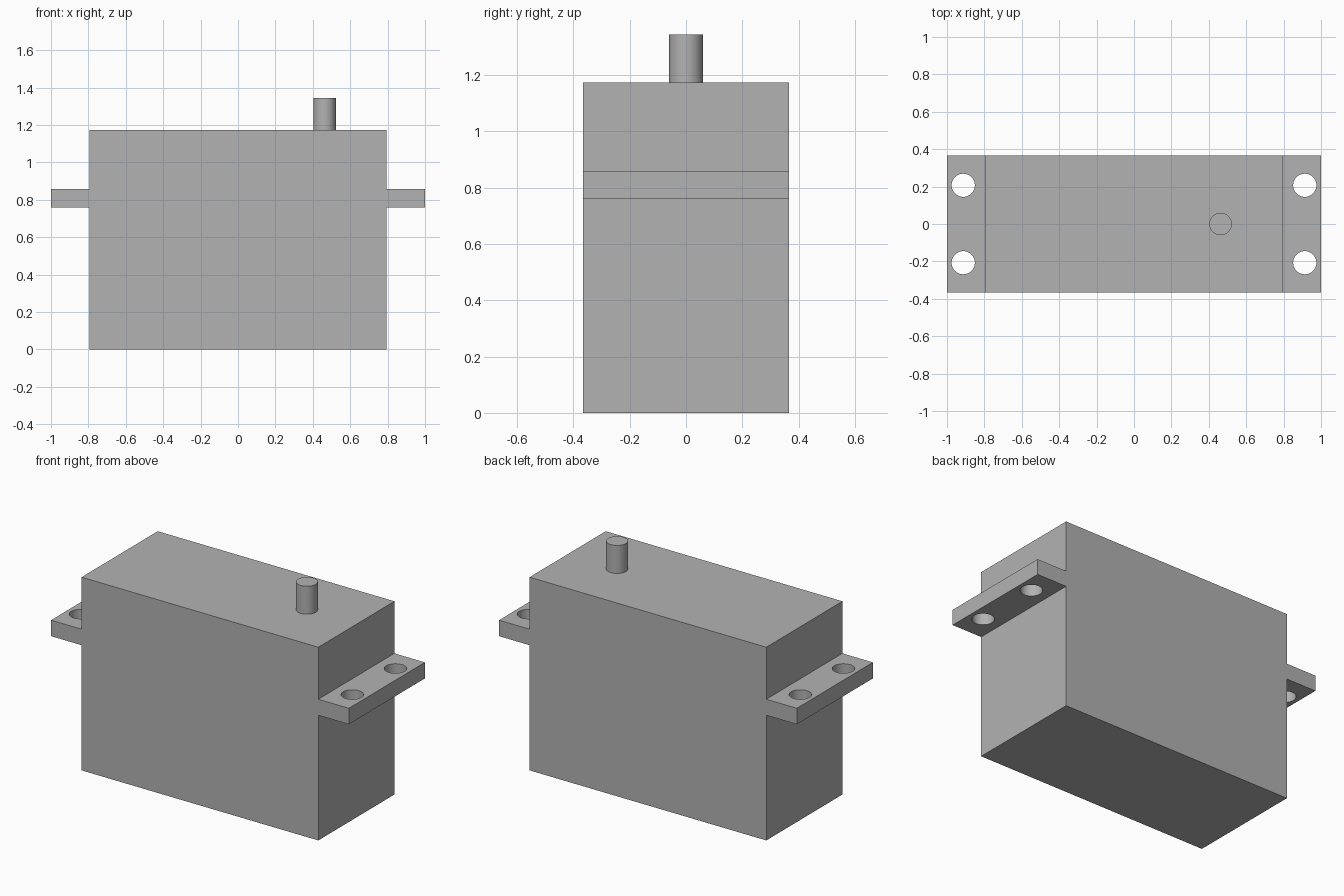
import bpy

if "Cube" in bpy.data.objects:
    bpy.data.objects.remove(bpy.data.objects["Cube"], do_unlink=True)

grey = bpy.data.materials.new("mid grey")
grey.use_nodes = True
COLOR = (0.448, 0.448, 0.448, 1)
grey.diffuse_color = COLOR
grey.node_tree.nodes["Principled BSDF"].inputs["Base Color"].default_value = COLOR

BODY_X, DEPTH, BODY_TOP = 0.795, 0.73, 1.173
TAB_LOW, TAB_HIGH = 0.76, 0.857


def finish(name):
    obj = bpy.context.object
    obj.name = name
    obj.data.materials.append(grey)
    return obj


def box(name, x0, x1, z0, z1):
    bpy.ops.mesh.primitive_cube_add(size=1, location=((x0 + x1) / 2, 0, (z0 + z1) / 2))
    obj = finish(name)
    obj.scale = (x1 - x0, DEPTH, z1 - z0)
    bpy.ops.object.transform_apply(location=False, rotation=False, scale=True)
    return obj


def cylinder(name, x, y, z0, z1, radius):
    bpy.ops.mesh.primitive_cylinder_add(vertices=48, radius=radius, depth=z1 - z0,
                                        location=(x, y, (z0 + z1) / 2))
    obj = finish(name)
    bpy.ops.object.shade_smooth_by_angle()
    return obj


# Main housing and output shaft
box("housing", -BODY_X, BODY_X, 0, BODY_TOP)
cylinder("output_shaft", 0.463, 0, BODY_TOP, 1.343, 0.06)

# Mounting tabs, each with two screw holes
for side, sign in (("left", 1), ("right", -1)):
    x0, x1 = sorted((sign * BODY_X, sign))
    tab = box(side + "_mounting_tab", x0, x1, TAB_LOW, TAB_HIGH)
    for end, y in (("front", -0.207), ("back", 0.207)):
        cutter = cylinder(f"{side}_{end}_hole_cutter", sign * 0.913, y,
                          TAB_LOW - 0.1, TAB_HIGH + 0.1, 0.062)
        cutter.hide_render = True
        cutter.hide_set(True)
        cut = tab.modifiers.new(end + " screw hole", "BOOLEAN")
        cut.operation = "DIFFERENCE"
        cut.solver = "EXACT"
        cut.object = cutter
